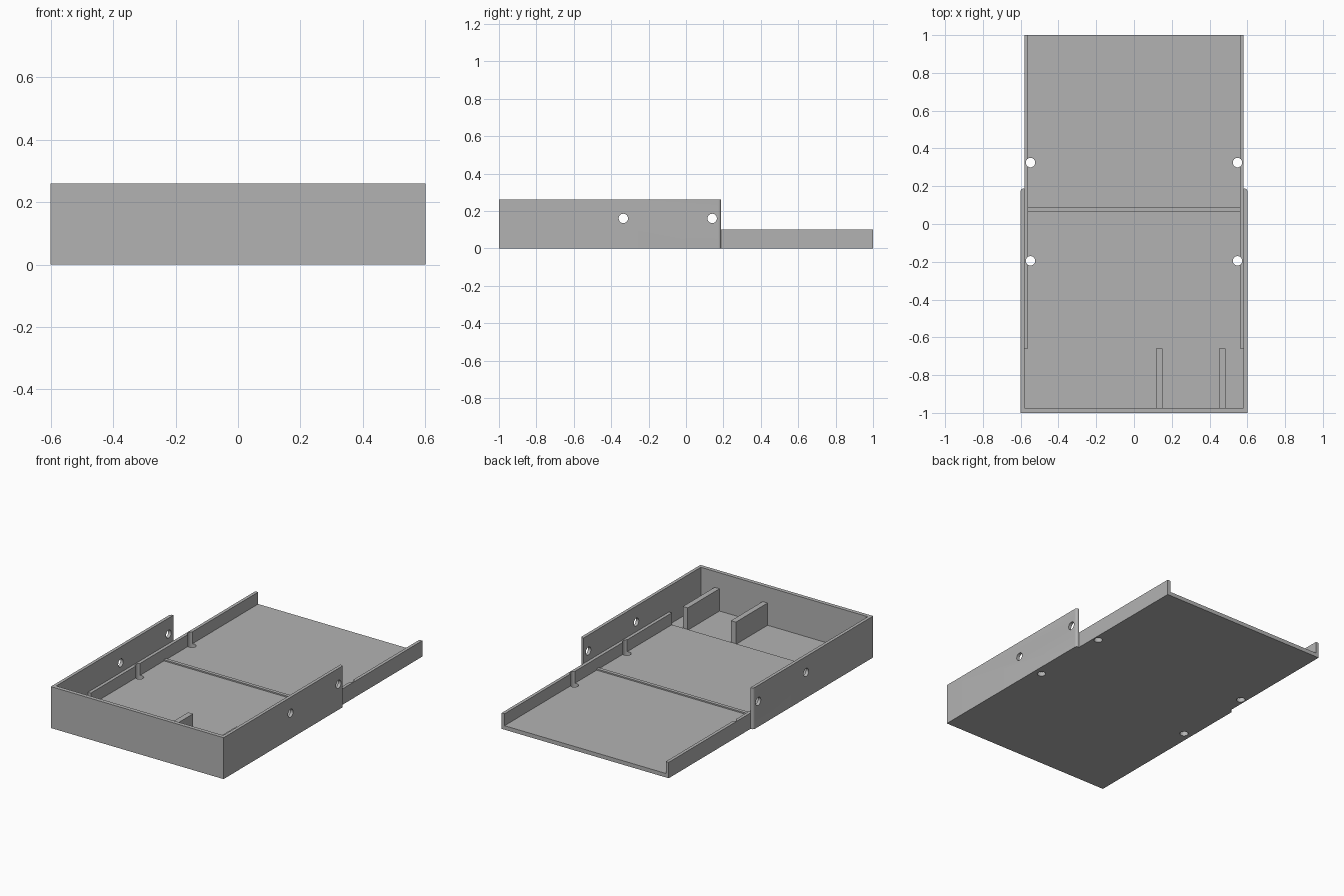
import bpy
import bmesh
import math
from mathutils import Matrix, Vector

cube = bpy.data.objects.get("Cube")
if cube:
    bpy.data.objects.remove(cube, do_unlink=True)

grey = bpy.data.materials.new("plain grey")
grey.use_nodes = True
color = (0.45, 0.45, 0.45, 1)
grey.diffuse_color = color
grey.node_tree.nodes["Principled BSDF"].inputs["Base Color"].default_value = color

# Main sizes
HALF_OUT, HALF_IN, HALF_TRAY = 0.6, 0.58, 0.56
WALL_H, RAIL_H, FLOOR = 0.26, 0.10, 0.025
FRONT, INNER_FRONT, TRAY_FRONT, WALL_END, BACK = -1.0, -0.975, -0.66, 0.188, 1.0


def finish(name, bm):
    bmesh.ops.recalc_face_normals(bm, faces=bm.faces)
    mesh = bpy.data.meshes.new(name)
    bm.to_mesh(mesh)
    bm.free()
    mesh.materials.append(grey)
    obj = bpy.data.objects.new(name, mesh)
    bpy.context.collection.objects.link(obj)
    return obj


def prism(name, points, direction):
    bm = bmesh.new()
    face = bm.faces.new([bm.verts.new(p) for p in points])
    new = bmesh.ops.extrude_face_region(bm, geom=[face])["geom"]
    verts = [v for v in new if isinstance(v, bmesh.types.BMVert)]
    bmesh.ops.translate(bm, verts=verts, vec=Vector(direction))
    return finish(name, bm)


def box(name, x0, x1, y0, y1, z0, z1):
    base = [(x0, y0, z0), (x1, y0, z0), (x1, y1, z0), (x0, y1, z0)]
    return prism(name, base, (0, 0, z1 - z0))


def drill(obj, centres, depth, axis):
    # Cut round holes through an object along one axis
    bm = bmesh.new()
    turn = Matrix.Rotation(math.pi / 2, 4, "Y") if axis == "X" else Matrix()
    for c in centres:
        bmesh.ops.create_cone(bm, cap_ends=True, segments=32, radius1=0.025,
                              radius2=0.025, depth=depth,
                              matrix=Matrix.Translation(c) @ turn)
    cutter = finish("hole_cutter", bm)
    cutter.hide_render = True
    mod = obj.modifiers.new("holes", "BOOLEAN")
    mod.operation = "DIFFERENCE"
    mod.solver = "EXACT"
    mod.object = cutter
    bpy.ops.object.select_all(action="DESELECT")
    bpy.context.view_layer.objects.active = obj
    obj.select_set(True)
    bpy.ops.object.modifier_apply(modifier=mod.name)
    bpy.data.objects.remove(cutter, do_unlink=True)
    bpy.ops.object.shade_smooth_by_angle()


# Outer wall on three sides, with rounded back edges
r = 0.015
right_half = [(HALF_OUT, FRONT)]
for i in range(7):
    a = math.pi / 2 * i / 6
    right_half.append((HALF_OUT - r + r * math.cos(a), WALL_END - r + r * math.sin(a)))
right_half += [(HALF_IN, WALL_END), (HALF_IN, INNER_FRONT)]
outline = right_half + [(-x, y) for x, y in reversed(right_half)]
wall = prism("outer_wall", [(x, y, 0) for x, y in outline], (0, 0, WALL_H))
drill(wall, [(0, y, 0.16) for y in (-0.335, 0.14)], 2, "X")

# Tray with a low rail on each side
half = [(HALF_IN, 0), (HALF_IN, RAIL_H), (HALF_TRAY, RAIL_H), (HALF_TRAY, FLOOR)]
section = half + [(-x, z) for x, z in reversed(half)]
tray = prism("tray", [(x, TRAY_FRONT, z) for x, z in section], (0, BACK - TRAY_FRONT, 0))
drill(tray, [(x, y, 0.05) for x in (-0.548, 0.548) for y in (-0.195, 0.325)], 0.4, "Z")

# Floor of the front compartment
box("front_floor", -HALF_IN, HALF_IN, INNER_FRONT, TRAY_FRONT, 0, FLOOR - 0.005)

# Cross ridge on the tray
box("cross_ridge", -HALF_TRAY, HALF_TRAY, 0.065, 0.087, FLOOR, FLOOR + 0.008)

# Upright dividers in the front compartment
for side, x in (("inner", 0.133), ("outer", 0.467)):
    box(side + "_divider", x - 0.017, x + 0.017, INNER_FRONT, TRAY_FRONT, FLOOR - 0.005, 0.16)
